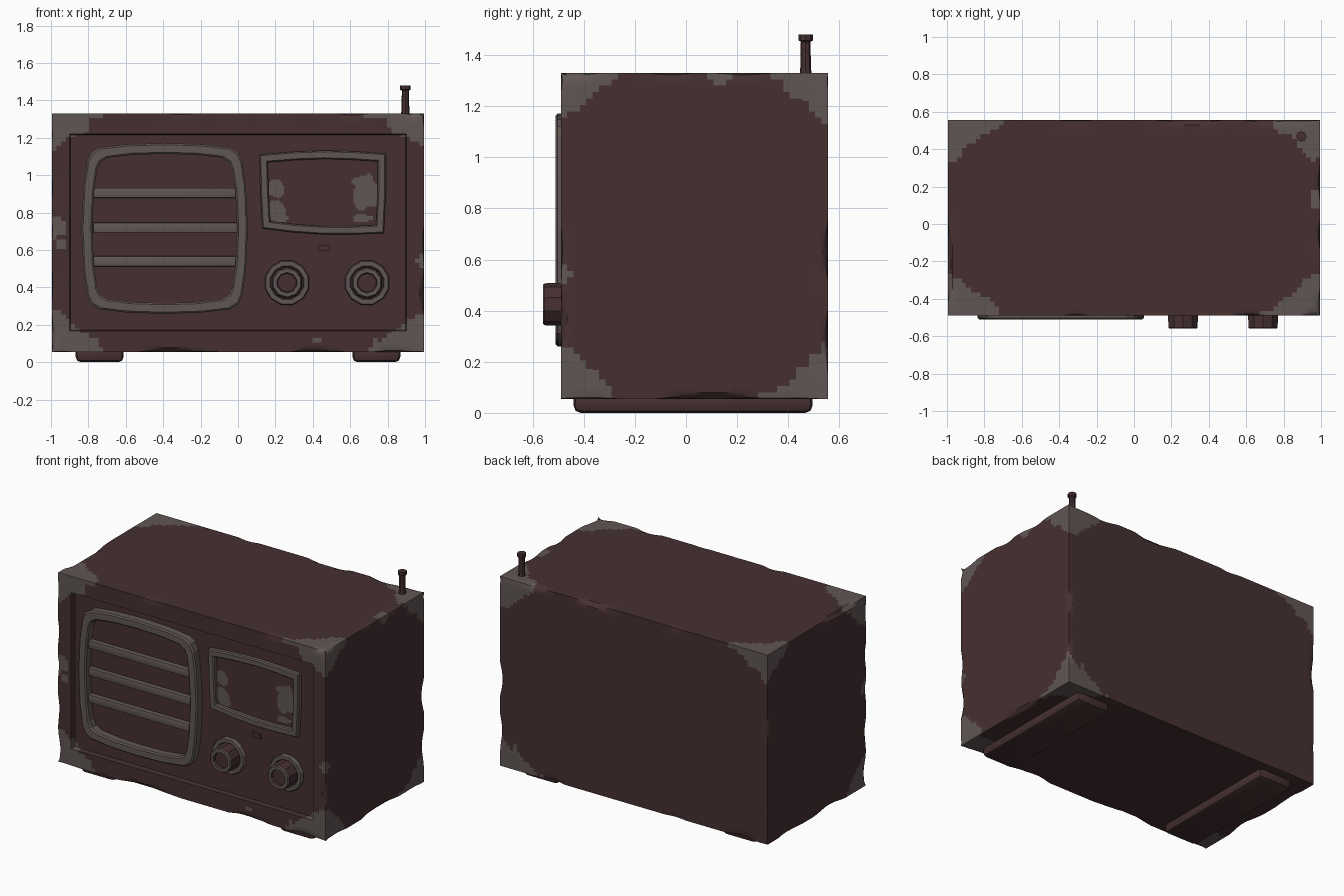
import bpy, bmesh, math
from mathutils import Vector, noise

if "Cube" in bpy.data.objects:
    bpy.data.objects.remove(bpy.data.objects["Cube"])

def material(name, rgb):
    m = bpy.data.materials.new(name)
    m.diffuse_color = (*rgb, 1)
    m.use_nodes = True
    m.node_tree.nodes["Principled BSDF"].inputs["Base Color"].default_value = m.diffuse_color
    return m

RED = material("worn dark red", (0.062, 0.030, 0.031))
GREY = material("bare grey metal", (0.118, 0.094, 0.090))

def finish(name, bm, mats, smooth=None):
    bmesh.ops.recalc_face_normals(bm, faces=bm.faces)
    me = bpy.data.meshes.new(name)
    bm.to_mesh(me)
    bm.free()
    for m in mats:
        me.materials.append(m)
    ob = bpy.data.objects.new(name, me)
    bpy.context.collection.objects.link(ob)
    if smooth:
        bpy.ops.object.select_all(action='DESELECT')
        ob.select_set(True)
        bpy.context.view_layer.objects.active = ob
        bpy.ops.object.shade_smooth_by_angle(angle=math.radians(smooth))
    return ob

def spaced(a, b, n):
    return [a + (b - a) * i / n for i in range(n + 1)]

def box(name, x0, x1, y0, y1, z0, z1, mat, bevel=0.0):
    bm = bmesh.new()
    bmesh.ops.create_cube(bm, size=1)
    for v in bm.verts:
        v.co = ((x0 + x1) / 2 + v.co.x * (x1 - x0), (y0 + y1) / 2 + v.co.y * (y1 - y0),
                (z0 + z1) / 2 + v.co.z * (z1 - z0))
    if bevel:
        bmesh.ops.bevel(bm, geom=bm.edges[:], offset=bevel, segments=2, profile=0.5, affect='EDGES')
    return finish(name, bm, [mat], 35 if bevel else None)

def ring(name, outer, inner, y_back, y_front, mat, edge=0.008):
    """Raised frame between two outlines given in x, z, with softened front edges."""
    bm = bmesh.new()
    n = len(outer)
    mix = lambda p, q, t: (p[0] + (q[0] - p[0]) * t, p[1] + (q[1] - p[1]) * t)
    loops = [(outer, y_back), (outer, y_front + edge),
             ([mix(p, q, 0.15) for p, q in zip(outer, inner)], y_front),
             ([mix(p, q, 0.85) for p, q in zip(outer, inner)], y_front),
             (inner, y_front + edge), (inner, y_back)]
    rows = [[bm.verts.new((x, y, z)) for x, z in pts] for pts, y in loops]
    for a, b in zip(rows, rows[1:]):
        for i in range(n):
            j = (i + 1) % n
            bm.faces.new((a[i], a[j], b[j], b[i]))
    return finish(name, bm, [mat])

# Cabinet: gridded box with recessed front panel and worn metal corners
X, Y0, Y1, Z0, Z1 = 0.995, -0.49, 0.555, 0.055, 1.33
PANEL = -0.455
xs = sorted(spaced(-X, X, 80) + [-0.9, -0.896, 0.896, 0.9])
ys = spaced(Y0, Y1, 42)
zs = sorted(spaced(Z0, Z1, 51) + [0.168, 0.172, 1.216, 1.22])
axes = [xs, ys, zs]
bm = bmesh.new()
for ax in range(3):
    u, w = [i for i in range(3) if i != ax]
    for end in (axes[ax][0], axes[ax][-1]):
        rows = []
        for a in axes[u]:
            row = []
            for b in axes[w]:
                p = [0, 0, 0]
                p[ax], p[u], p[w] = end, a, b
                row.append(bm.verts.new(p))
            rows.append(row)
        for r, s in zip(rows, rows[1:]):
            for i in range(len(r) - 1):
                bm.faces.new((r[i], r[i + 1], s[i + 1], s[i]))
bmesh.ops.remove_doubles(bm, verts=bm.verts[:], dist=0.0005)

SPOTS = [((-0.97, Y0, 0.72), 0.055), ((-0.95, Y0, 0.62), 0.03), ((X, 0.13, Z1), 0.05),
         ((X, Y0, 0.54), 0.04), ((0.42, Y0, 0.12), 0.02)]

def is_metal(c):
    sx, sy, sz = c.x > 0, c.y > 0.03, c.z > 0.7
    wob = noise.noise(c * 9) * 0.28 + noise.noise(c * 27) * 0.12
    if any((c - Vector(p)).length < r * (1 + wob) for p, r in SPOTS):
        return True
    if sy and not sz and not sx:
        return False
    dx, dy, dz = X - abs(c.x), (Y1 - c.y if sy else c.y - Y0), (Z1 - c.z if sz else c.z - Z0)
    d = dx / 0.31 + dy / 0.23 + dz / (0.20 if sz else 0.25)
    return d + wob < 1.0

for f in bm.faces:
    f.material_index = int(is_metal(f.calc_center_median()))
for v in bm.verts:
    c = v.co.copy()
    if abs(c.y - Y0) < 1e-4 and abs(c.x) < 0.8965 and 0.1715 < c.z < 1.2165:
        v.co.y = PANEL
        continue
    # dented edges: pulled inwards away from the corners
    hit = [abs(abs(c.x) - X) < 1e-4, min(abs(c.y - Y0), abs(c.y - Y1)) < 1e-4,
           min(abs(c.z - Z0), abs(c.z - Z1)) < 1e-4]
    if sum(hit) == 2:
        k = max(0, noise.noise(c * 4 + Vector((3, 1, 7)))) * 0.028
        mid = (0, 0.03, 0.69)
        for i in range(3):
            if hit[i]:
                v.co[i] -= math.copysign(k, c[i] - mid[i])
finish("cabinet", bm, [RED, GREY], 35)

# Speaker grille: bulging frame and three slats
quarter = [(0.445, 0.0), (0.435, 0.22), (0.415, 0.36), (0.395, 0.405), (0.35, 0.432), (0.2, 0.45), (0, 0.456)]
half = quarter + [(-x, z) for x, z in quarter[-2::-1]]
loop = half + [(x, -z) for x, z in half[-2:0:-1]]
gx, gz = -0.392, 0.715
ring("speaker_frame", [(gx + x, gz + z) for x, z in loop],
     [(gx + x * 0.87, gz + z * 0.875) for x, z in loop], PANEL, -0.51, GREY)
for i, z in enumerate((0.905, 0.72, 0.54)):
    box(f"speaker_slat_{i + 1}", -0.775, 0.0, -0.488, PANEL + 0.005, z - 0.027, z + 0.027, GREY, 0.006)

# Tuning display: frame and a screen with worn patches
dial = [(0.115, 1.11), (0.29, 1.125), (0.46, 1.132), (0.63, 1.127), (0.79, 1.115), (0.79, 0.9),
        (0.78, 0.69), (0.62, 0.683), (0.46, 0.683), (0.29, 0.695), (0.13, 0.715), (0.12, 0.91)]
cx, cz = 0.455, 0.905
ring("display_frame", dial, [(cx + (x - cx) * 0.87, cz + (z - cz) * 0.8) for x, z in dial],
     PANEL, -0.488, GREY)
bm = bmesh.new()
bmesh.ops.create_grid(bm, x_segments=50, y_segments=32, size=1)
for v in bm.verts:
    v.co = (cx + v.co.x * 0.29, PANEL - 0.005, cz + v.co.y * 0.165)
PATCHES = [(0.69, 0.91, 0.075, 0.085), (0.2, 0.93, 0.045, 0.05), (0.21, 0.8, 0.055, 0.06), (0.67, 0.77, 0.05, 0.02)]
for f in bm.faces:
    c = f.calc_center_median()
    wob = noise.noise(c * 18) * 0.9
    f.material_index = int(any(((c.x - a) / r) ** 2 + ((c.z - b) / s) ** 2 + wob < 1 for a, b, r, s in PATCHES))
finish("display_screen", bm, [RED, GREY])
box("indicator_plate", 0.43, 0.49, PANEL - 0.009, PANEL + 0.004, 0.595, 0.627, RED)

# Two control knobs: flat collar, red drum, grey rim and faceted centre
for side, kx in (("left", 0.262), ("right", 0.69)):
    kz = 0.425
    circle = lambda r, n: [(kx + r * math.cos(math.tau * (i + 0.5) / n), kz + r * math.sin(math.tau * (i + 0.5) / n))
                           for i in range(n)]
    ring(side + "_knob_collar", circle(0.122, 12), circle(0.088, 12), PANEL, -0.482, GREY)
    bm = bmesh.new()
    rows = [[bm.verts.new((x, y, z)) for x, z in circle(r, 10)]
            for r, y in ((0.085, PANEL), (0.082, -0.553), (0.076, -0.56), (0.055, -0.56), (0.05, -0.545))]
    for k, (a, b) in enumerate(zip(rows, rows[1:])):
        for i in range(10):
            f = bm.faces.new((a[i], a[(i + 1) % 10], b[(i + 1) % 10], b[i]))
            f.material_index = int(k in (1, 2))
    bm.faces.new(rows[-1])
    finish(side + "_knob", bm, [RED, GREY])

# Feet: two rounded runners
for side, s in (("left", -1), ("right", 1)):
    box(side + "_foot", s * 0.74 - 0.128, s * 0.74 + 0.128, -0.44, 0.495, 0.0, 0.085, RED, 0.028)

# Stub antenna: shaft and wider cap
bm = bmesh.new()
prof = [(0.025, 1.31), (0.021, 1.35), (0.019, 1.452), (0.028, 1.457), (0.028, 1.48)]
rows = [[bm.verts.new((0.895 + r * math.cos(math.tau * i / 8), 0.468 + r * math.sin(math.tau * i / 8), z))
         for i in range(8)] for r, z in prof]
for a, b in zip(rows, rows[1:]):
    for i in range(8):
        bm.faces.new((a[i], a[(i + 1) % 8], b[(i + 1) % 8], b[i]))
bm.faces.new(rows[-1])
finish("antenna", bm, [RED])
